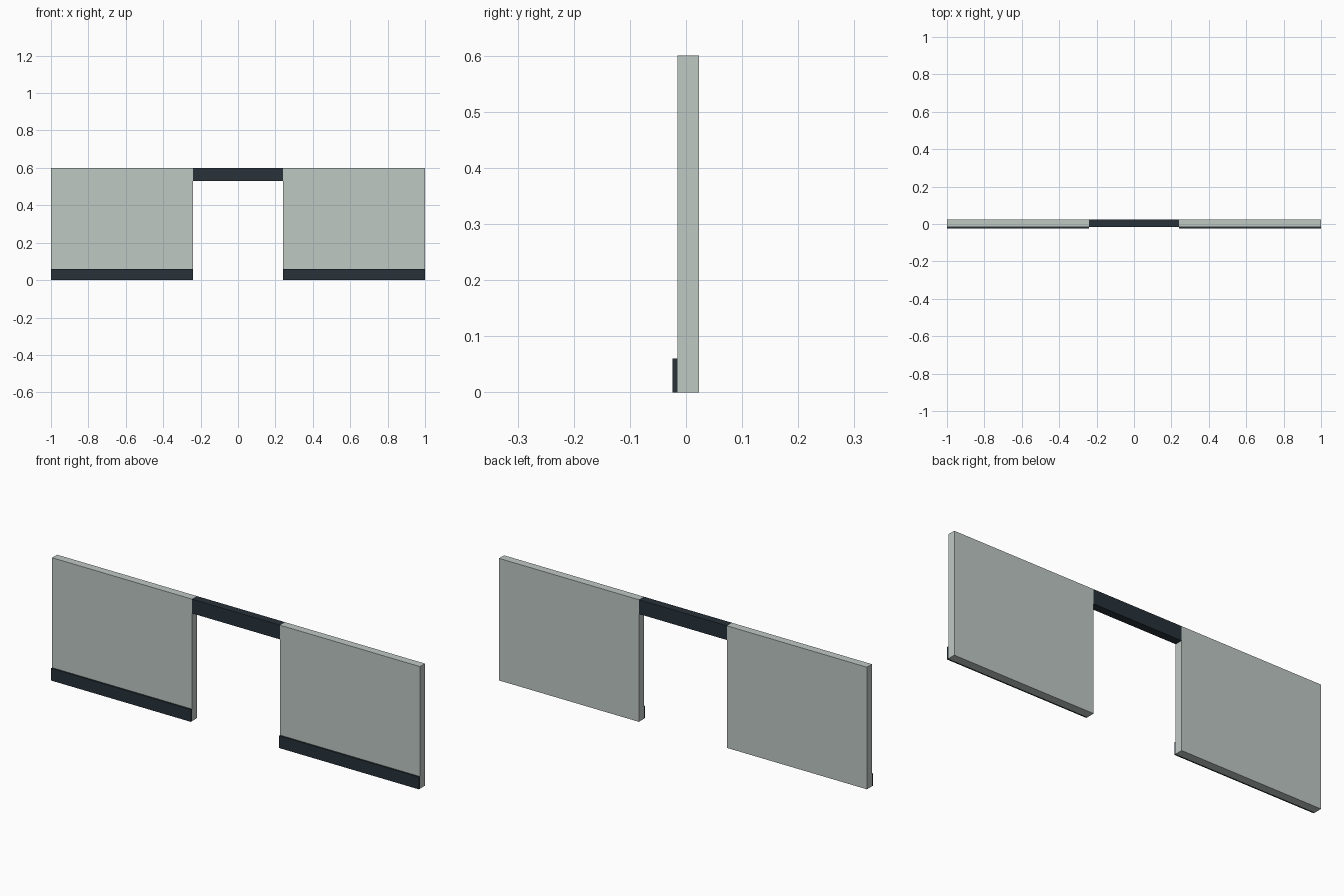
import bpy

if "Cube" in bpy.data.objects:
    bpy.data.objects.remove(bpy.data.objects["Cube"])


def material(name, color):
    m = bpy.data.materials.new(name)
    m.diffuse_color = color
    m.use_nodes = True
    m.node_tree.nodes["Principled BSDF"].inputs["Base Color"].default_value = m.diffuse_color
    return m


def box(name, x, y, z, mat):
    # axis-aligned box from (min, max) ranges
    center = [(a + b) / 2 for a, b in (x, y, z)]
    bpy.ops.mesh.primitive_cube_add(size=1, location=center)
    ob = bpy.context.object
    ob.name = name
    ob.scale = [b - a for a, b in (x, y, z)]
    bpy.ops.object.transform_apply(location=False, rotation=False, scale=True)
    ob.data.materials.append(mat)
    return ob


pale = material("pale_panel", (0.52, 0.58, 0.55, 1))
dark = material("dark_trim", (0.021, 0.032, 0.042, 1))

HALF, GAP, TOP = 1.0, 0.24, 0.6
FRONT, FACE, BACK = -0.024, -0.0155, 0.0235

# wall panels with a kick strip on the front of each
for side, s in (("left", -1), ("right", 1)):
    span = sorted((s * GAP, s * HALF))
    box(side + "_wall_panel", span, (FACE, BACK), (0, TOP), pale)
    box(side + "_kick_strip", span, (FRONT, FACE), (0, 0.06), dark)

# header bridging the doorway
box("door_header", (-GAP, GAP), (FACE, BACK), (0.53, TOP), dark)
